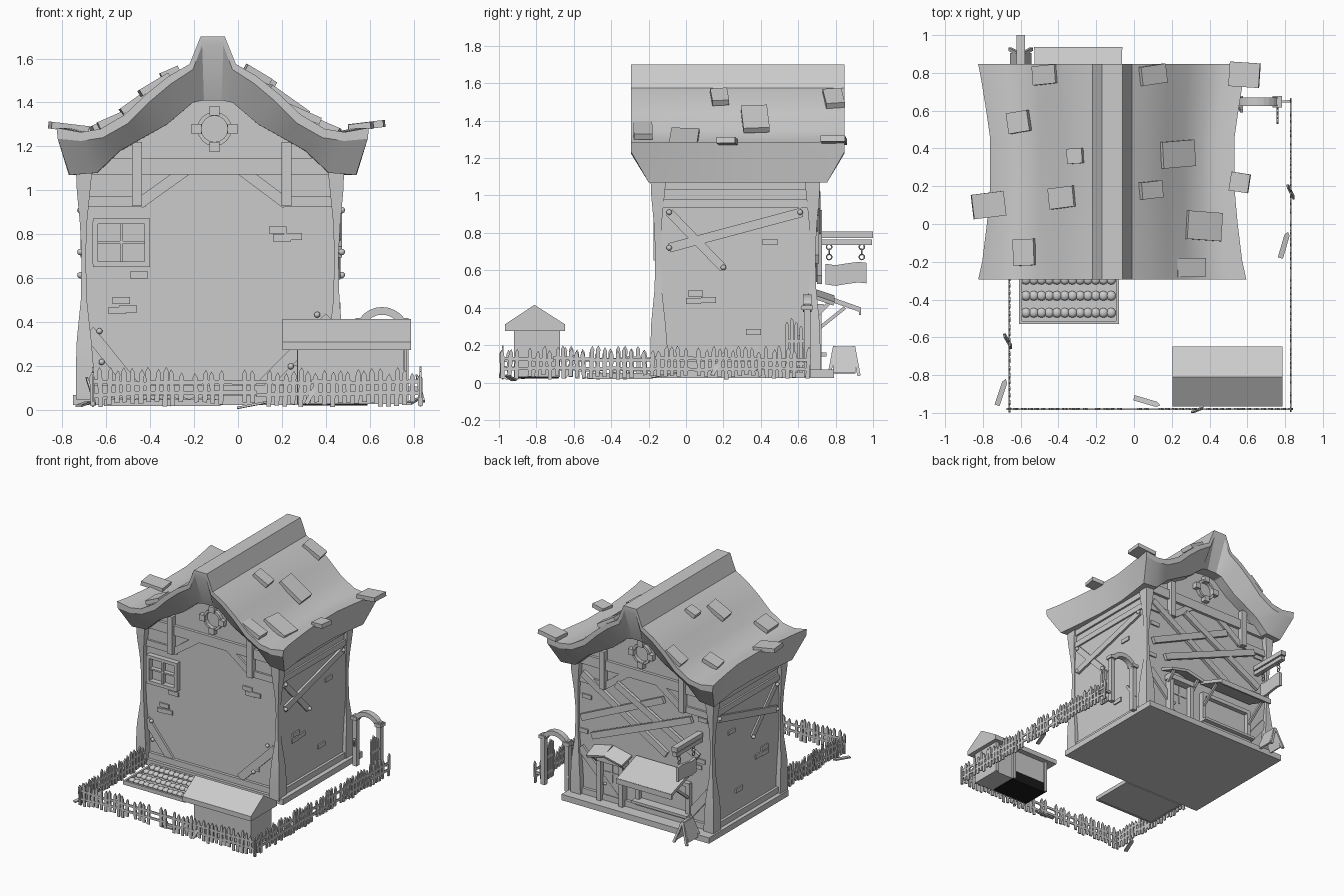
import bpy, bmesh, math, random
from mathutils import Vector as V, Matrix

random.seed(4)
CX = -0.115
X, Y, Z = V((1, 0, 0)), V((0, 1, 0)), V((0, 0, 1))


def add_loft(bm, rings, loop=False):
    vs = [[bm.verts.new(p) for p in r] for r in rings]
    n = len(vs[0])
    for i in range(len(vs) if loop else len(vs) - 1):
        a, b = vs[i], vs[(i + 1) % len(vs)]
        for j in range(n):
            k = (j + 1) % n
            bm.faces.new((a[j], a[k], b[k], b[j]))
    if not loop:
        bm.faces.new(vs[0])
        bm.faces.new(vs[-1])


def finish(name, bm, smooth=None):
    bmesh.ops.recalc_face_normals(bm, faces=bm.faces)
    me = bpy.data.meshes.new(name)
    bm.to_mesh(me)
    bm.free()
    ob = bpy.data.objects.new(name, me)
    bpy.context.collection.objects.link(ob)
    if smooth:
        bpy.ops.object.select_all(action='DESELECT')
        ob.select_set(True)
        bpy.context.view_layer.objects.active = ob
        bpy.ops.object.shade_smooth_by_angle(angle=math.radians(smooth))
    return ob


def loft(name, rings, loop=False, smooth=None):
    bm = bmesh.new()
    add_loft(bm, rings, loop)
    return finish(name, bm, smooth)


def planks(name, items):
    """Each item: start, end, face normal, width, thickness, optional point height."""
    bm = bmesh.new()
    for a, b, n, w, t, *tip in items:
        a, b, n = V(a), V(b), V(n).normalized()
        d = (b - a).normalized()
        s = d.cross(n).normalized() * w / 2
        out = [a - s, a + s, b + s] + ([b + d * tip[0]] if tip else []) + [b - s]
        add_loft(bm, [[p + n * h for p in out] for h in (-t / 2, t / 2)])
    return finish(name, bm)


def box(name, x0, x1, y0, y1, z0, z1):
    ym, zm = (y0 + y1) / 2, (z0 + z1) / 2
    return planks(name, [((x0, ym, zm), (x1, ym, zm), Y, z1 - z0, y1 - y0)])


def arch(name, x, z, y0, y1, r0, r1, a0, a1, n):
    full = a1 - a0 >= 360
    rings = []
    for i in range(n if full else n + 1):
        a = math.radians(a0 + (a1 - a0) * i / n)
        c, s = math.cos(a), math.sin(a)
        rings.append([(x + r * c, y, z + r * s) for r, y in
                      ((r0, y0), (r1, y0), (r1, y1), (r0, y1))])
    return loft(name, rings, full)


def balls(name, pts, r, flat=1.0, sub=2):
    bm = bmesh.new()
    for p in pts:
        bmesh.ops.create_icosphere(bm, subdivisions=sub, radius=r,
                                   matrix=Matrix.Translation(p) @ Matrix.Diagonal((1, 1, flat, 1)))
    return finish(name, bm, 60)


# Roof: upper skin, thin front rim and deep soffit lofted along y
UP = [(.055, 1.70), (.105, 1.575), (.2, 1.52), (.30, 1.44), (.40, 1.345), (.51, 1.28), (.60, 1.265), (.71, 1.285)]
RIM = [(.048, 1.66), (.09, 1.55), (.19, 1.485), (.285, 1.405), (.385, 1.305), (.50, 1.24), (.60, 1.225), (.705, 1.235)]
LOW = [(.04, 1.41), (.09, 1.40), (.15, 1.35), (.21, 1.30), (.33, 1.235), (.43, 1.18), (.54, 1.08), (.67, 1.07)]


def section(y, low, k):
    def f(s, p):
        return (CX + s * p[0] * (1 - (1 - k) * p[0] / .71), y, p[1])
    return ([f(-1, p) for p in reversed(UP)] + [f(1, p) for p in UP]
            + [f(1, p) for p in reversed(low)] + [f(-1, p) for p in low])


loft("roof", [section(-.295, RIM, 1), section(-.2, LOW, .97), section(0, LOW, .935), section(.2, LOW, .91),
              section(.45, LOW, .91), section(.6, LOW, .94), section(.755, LOW, .975), section(.848, RIM, 1)], smooth=25)

# Loose roof tiles following the slope
tiles = [(-.47, .79, .12, .1), (-.61, .54, .11, .11), (-.31, .36, .08, .08), (-.38, .14, .13, .11),
         (-.77, .10, .17, .13), (-.58, -.15, .11, .14), (.10, .79, .13, .1), (.23, .37, .17, .14),
         (.09, .18, .11, .09), (.37, -.01, .18, .15), (.30, -.23, .15, .1), (.585, .79, .16, .13), (.56, .22, .1, .1)]
items = []
for x, y, w, h in tiles:
    s, d = (1 if x > CX else -1), min(abs(x - CX), .70)
    (d0, z0), (d1, z1) = next((p, q) for p, q in zip(UP, UP[1:]) if q[0] >= d)
    m = (z1 - z0) / (d1 - d0)
    z, m = z0 + m * (d - d0) + .012, m * .75
    if d > .55:
        m = .12
    half = w / 2 * s
    skew = random.uniform(-.012, .012)
    items.append(((x - half, y - skew, z - m * w / 2), (x + half, y + skew, z + m * w / 2), (-m * s, 0, 1), h, .032))
planks("roof_tiles", items)

# House body, plinth and bowed corner posts
outline = [(-.70, .05), (.455, .05), (.455, 1.12), (.32, 1.22), (.09, 1.36), (CX, 1.46), (-.32, 1.36), (-.55, 1.22), (-.70, 1.12)]
loft("house_walls", [[(x, y, z) for x, z in outline] for y in (-.135, .675)])
box("plinth", -.75, .51, -.18, .79, .025, .07)
bow = [(.05, 0, .085), (.2, 0, .08), (.32, -.004, .07), (.5, -.022, .05), (.7, -.026, .045), (.85, -.018, .05), (1.0, -.004, .065), (1.1, 0, .075)]
for sx, px in ((-1, -.737), (1, .483)):
    for sy, py in ((-1, -.19), (1, .718)):
        rings = []
        for z, o, w in bow:
            xo, yo = px + sx * o, py + sy * o
            xi, yi = px - sx * w, py - sy * (w + .01)
            rings.append([(xo, yo, z), (xi, yo, z), (xi, yi, z), (xo, yi, z)])
        loft("corner_post", rings, smooth=30)

# Gable timbers, braces and round windows on front and back
for tag, y, s in (("front", -.142, -1), ("back", .682, 1)):
    n = (0, s, 0)
    planks(tag + "_timbers", [
        ((-.69, y, 1.11), (.44, y, 1.11), n, .075, .03),
        ((-.46, y + s * .01, .93), (-.46, y + s * .01, 1.22), n, .045, .05),
        ((.22, y + s * .01, .93), (.22, y + s * .01, 1.22), n, .045, .05),
        ((-.68, y, .36), (-.47, y, .1), n, .06, .02), ((.42, y, .42), (.12, y, .12), n, .06, .02),
        ((-.68, y, .09), (.44, y, .09), n, .05, .03),
        ((-.45, y, .94), (-.24, y, 1.09), n, .05, .016), ((.22, y, .94), (.02, y, 1.09), n, .05, .016),
        ((-.68, y, .95), (-.42, y, .95), n, .05, .016), ((.43, y, .95), (.2, y, .95), n, .05, .016)])
    arch(tag + "_round_window", -.107, 1.28, y - .02, y + .02, .06, .078, 0, 360, 16)
    planks(tag + "_round_window_keys", [
        ((-.107 + c * .06, y + s * .008, 1.28 + e * .06), (-.107 + c * .105, y + s * .008, 1.28 + e * .105), n, .045, .045)
        for c, e in ((1, 0), (-1, 0), (0, 1), (0, -1))])
balls("front_bolts", [(-.63, -.155, .36), (-.62, -.155, .22), (.36, -.155, .435), (.24, -.155, .2)], .014)

# Front window with crossbars
planks("front_window", [
    ((-.66, -.15, .86), (-.40, -.15, .86), Y, .025, .05), ((-.66, -.15, .665), (-.40, -.15, .665), Y, .025, .05),
    ((-.648, -.15, .665), (-.648, -.15, .86), Y, .025, .05), ((-.412, -.15, .665), (-.412, -.15, .86), Y, .025, .05),
    ((-.53, -.15, .665), (-.53, -.15, .86), Y, .012, .035), ((-.65, -.15, .765), (-.41, -.15, .765), Y, .012, .035)])

# Side timbers and bolts
for tag, x, s in (("right", .46, 1), ("left", -.705, -1)):
    n = (s, 0, 0)
    planks(tag + "_timbers", [
        ((x, -.12, .955), (x, .66, .955), n, .045, .016), ((x, -.12, 1.06), (x, .66, 1.06), n, .06, .02),
        ((x, -.09, .72), (x, .62, .91), n, .05, .024), ((x, -.09, .91), (x, .2, .61), n, .045, .012),
        ((x, -.12, .09), (x, .66, .09), n, .05, .03)])
    balls(tag + "_bolts", [(x + s * .012, a, b) for a, b in ((-.09, .91), (.61, .91), (-.09, .72), (.2, .615))], .015)

# Exposed bricks on every wall
bricks = []
for a, z in ((.18, .82), (.25, .79), (.20, .785), (-.45, .615), (-.53, .50), (-.50, .46), (-.55, .455), (.24, .22)):
    bricks.append(((a - .04, -.137, z), (a + .04, -.137, z), Y, .032, .016))
for a, z in ((.40, .55), (-.60, .58), (-.57, .53), (.37, .82), (-.62, .9)):
    bricks.append(((a - .04, .677, z), (a + .04, .677, z), Y, .032, .016))
for x in (.457, -.702):
    for a, z in ((.45, .75), (.05, .475), (.12, .44), (.04, .435), (.36, .27)):
        bricks.append(((x, a - .04, z), (x, a + .04, z), X, .032, .016))
planks("wall_bricks", bricks)

# Crossed beams above the shop front
planks("back_cross_beams", [((a, .69 + .008 * i, b), (c, .69 + .008 * i, d), Y, .05, .025) for i, (a, b, c, d) in enumerate(
    [(.40, 1.0, -.32, .56), (.40, .66, -.30, .98), (-.60, .62, .10, 1.0), (.30, .55, -.55, .90)])])

# Door with frame, panel, knob and slanted canopy
planks("door", [((.145, .68, .07), (.145, .68, .37), Y, .15, .02)]
       + [((x, .695, .07), (x, .695, .39), Y, .035, .06) for x in (.05, .24)]
       + [((.02, .70, .40), (.27, .70, .40), Y, .04, .07)]
       + [((.145, .69, .22), (.145, .69, .36), Y, .012, .012), ((.08, .69, .29), (.21, .69, .29), Y, .012, .012)])
balls("door_knob", [(.20, .70, .2)], .011)
planks("door_canopy", [((.30, .735, .44), (.145, .735, .475), (.2, .35, 1), .12, .02),
                       ((-.01, .735, .44), (.145, .735, .475), (-.2, .35, 1), .12, .02),
                       ((.26, .70, .36), (.26, .77, .43), X, .02, .02), ((.03, .70, .36), (.03, .77, .43), X, .02, .02)])

# Shop window, counter and sloping awning
planks("shop_window", [((-.52, .69, .13), (-.07, .69, .13), Y, .03, .05), ((-.52, .69, .38), (-.07, .69, .38), Y, .03, .04),
                       ((-.51, .69, .12), (-.51, .69, .39), Y, .03, .04), ((-.08, .69, .12), (-.08, .69, .39), Y, .03, .04),
                       ((-.53, .71, .15), (-.06, .71, .15), Z, .08, .02)])
planks("awning", [((-.295, .69, .475), (-.295, .93, .39), (0, .33, 1), .465, .025),
                  ((-.53, .93, .38), (-.06, .93, .38), Y, .04, .012),
                  ((-.51, .70, .28), (-.51, .85, .40), X, .018, .018), ((-.08, .70, .28), (-.08, .85, .40), X, .018, .018)])

# Hanging sign on a double bracket with ring chains
planks("sign_bracket", [((-.60, .68, .79), (-.60, 1.0, .79), X, .035, .045), ((-.60, .68, .75), (-.60, .995, .75), X, .03, .035)])
wave = [.58, .572, .582, .59, .585]
loft("hanging_sign", [[(-.61, y, z - .055), (-.59, y, z - .055), (-.59, y, z + .055), (-.61, y, z + .055)]
                      for y, z in zip((.745, .80, .86, .92, .965), wave)])
for y in (.765, .94):
    for i in range(3):
        bpy.ops.mesh.primitive_torus_add(major_segments=10, minor_segments=5, major_radius=.014, minor_radius=.004,
                                         location=(-.60, y, .725 - i * .027), rotation=(0, math.pi / 2, i % 2 * 1.57))
        bpy.context.object.name = "sign_chain_ring"

# Folding board beside the shop
planks("folding_board", [((-.60 + s * .05, .845, .05), (-.60 + s * .008, .845, .19), (s, 0, .3), .12, .014) for s in (-1, 1)]
       + [((-.60 + s * .055, .845 + t * .08, .035), (-.60, .845 + t * .05, .195), X, .018, .018) for s in (-1, 1) for t in (-1, 1)])

# Picket fence with two rails
pickets, rails = [], []
for p, q, n in (((-.66, -.18), (-.66, -.98), X), ((-.66, -.98), (.83, -.98), Y), ((.83, -.98), (.83, .65), X)):
    p, q = V((*p, 0)), V((*q, 0))
    d = (q - p).normalized()
    num = round((q - p).length / .036)
    for i in range(num + 1):
        if random.random() < .04:
            continue
        c = p.lerp(q, i / num)
        lean = d * random.uniform(-.008, .008)
        pickets.append((c + Z * random.uniform(.015, .04), c + lean + Z * random.uniform(.145, .18), n, .022, .01, .02))
    for z in (.075, .125):
        m = 6
        for i in range(m):
            rails.append((p.lerp(q, i / m) + Z * (z + random.uniform(-.008, .008)),
                          p.lerp(q, (i + 1) / m) + Z * (z + random.uniform(-.008, .008)), n, .018, .008))
planks("fence_pickets", pickets)
planks("fence_rails", rails)
planks("fallen_boards", [((-.725, -.96, .02), (-.685, -.84, .035), Z, .028, .01, .02), ((0, -.92, .012), (.12, -.955, .035), Z, .028, .01, .02),
                         ((.775, -.18, .03), (.81, -.06, .05), Z, .028, .01, .02), ((-.65, -.65, .03), (-.685, -.59, .14), X, .025, .01, .015),
                         ((.31, -.995, .03), (.36, -.975, .12), Y, .02, .01, .015), ((.845, .14, .04), (.815, .20, .15), X, .022, .01, .015)])

# Arched garden gate with an open leaf
box("gate_post_left", .535, .57, .63, .665, .03, .42)
box("gate_post_right", .74, .775, .63, .665, .03, .42)
arch("gate_arch", .655, .345, .625, .67, .09, .125, 20, 160, 10)
planks("gate_post_caps", [((x - .026, .647, .40), (x + .026, .647, .40), Y, .025, .06) for x in (.552, .758)])
planks("gate_leaf", [((.76, .54 + i * .025, .05), (.76, .54 + i * .025, .33 - .02 * abs(i - 1)), X, .018, .012, .015) for i in range(4)]
       + [((.76, .53, z), (.76, .64, z), X, .02, .012) for z in (.1, .22)]
       + [((.57, .60, .25), (.54, .66, .14), X, .02, .015), ((.76, .647, .1), (.83, .65, .1), Y, .018, .012)])

# Garden shed with pitched roof
loft("shed_roof", [[(x, y, z) for y, z in ((-.967, .275), (-.967, .312), (-.81, .415), (-.648, .312), (-.648, .275))] for x in (.203, .787)])
box("shed_body", .27, .755, -.92, -.69, .03, .29)
planks("shed_back_frame", [((x, -.685, .03), (x, -.685, .28), Y, .025, .02) for x in (.28, .58, .745)])
dark = bpy.data.materials.new("dark_opening")
dark.diffuse_color = (.01, .01, .01, 1)
box("shed_opening", .28, .59, -.90, -.683, .022, .1).data.materials.append(dark)
bpy.context.view_layer.update()

# Vegetable bed with rows of round plants
planks("garden_bed_frame", [((-.61, -.522, .035), (-.08, -.522, .035), Y, .03, .016), ((-.61, -.19, .035), (-.08, -.19, .035), Y, .03, .016),
                            ((-.602, -.53, .035), (-.602, -.18, .035), X, .03, .016), ((-.088, -.53, .035), (-.088, -.18, .035), X, .03, .016),
                            ((-.60, -.355, .028), (-.09, -.355, .028), Z, .33, .01)])
balls("garden_plants", [(-.572 + i * .041, y, .04) for i in range(12) for y in (-.47, -.38, -.295, -.22)], .026, .7)
